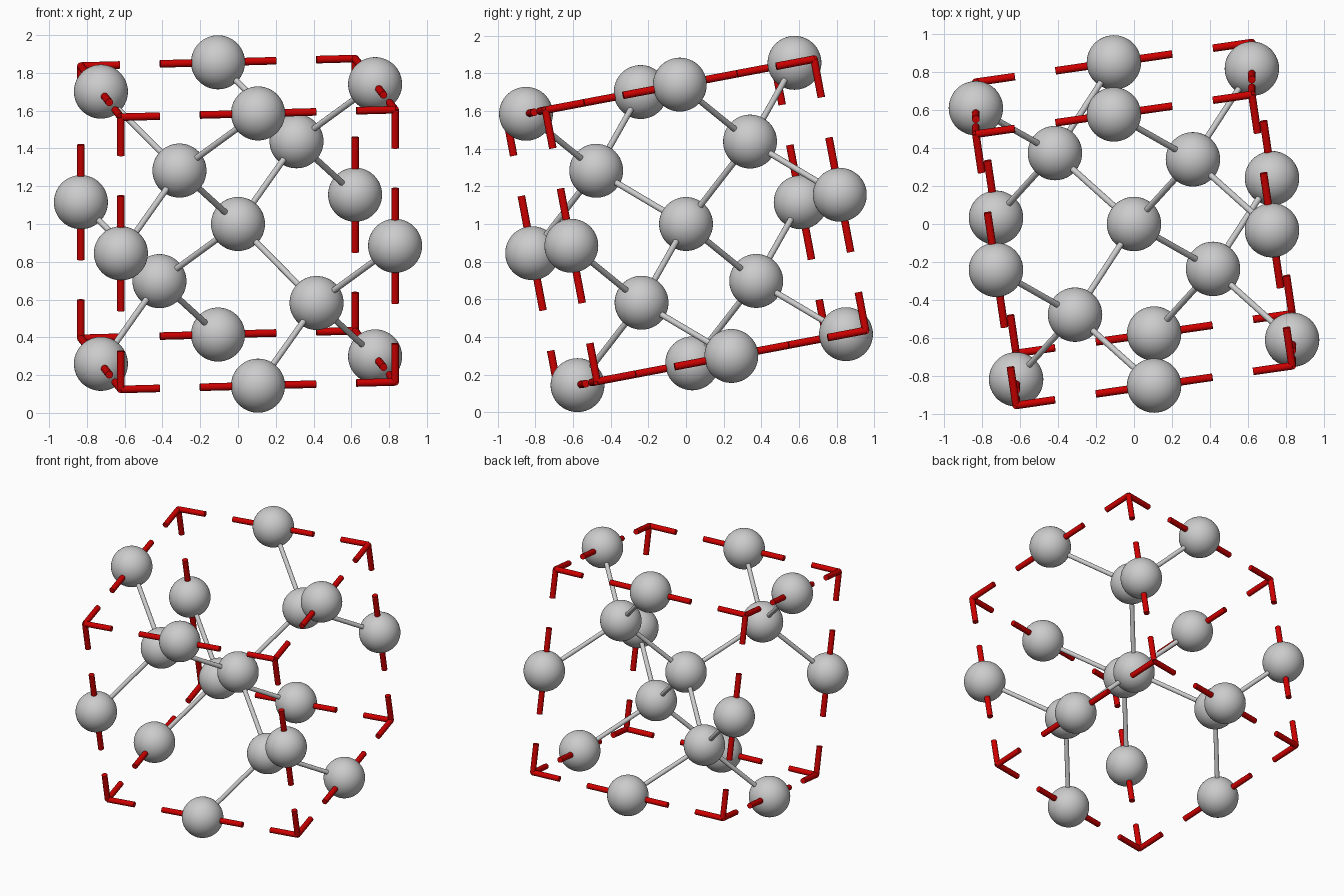
import bpy, math
from itertools import product
from mathutils import Matrix, Vector

if "Cube" in bpy.data.objects:
    bpy.data.objects.remove(bpy.data.objects["Cube"])

L = 1.467             # cell edge length
R_ATOM, R_BOND, R_DASH = 0.143, 0.016, 0.02
CORNER, MID = 0.207, 0.62   # dash lengths at corners and edge middles
ROT = Matrix.Rotation(math.radians(10.75), 3, 'X') @ Matrix.Rotation(math.radians(8.3), 3, 'Z')
CENTRE = Vector((0, 0, 1))

red = bpy.data.materials.new("red")
red.diffuse_color = (0.62, 0.0, 0.0, 1)
red.use_nodes = True
red.node_tree.nodes["Principled BSDF"].inputs["Base Color"].default_value = red.diffuse_color


def place(p):
    """Cell coordinates (-0.5..0.5) to world position."""
    return CENTRE + ROT @ (Vector(p) * L)


def atom(name, p):
    bpy.ops.mesh.primitive_uv_sphere_add(segments=48, ring_count=32, radius=R_ATOM, location=place(p))
    ob = bpy.context.object
    ob.name = name
    bpy.ops.object.shade_smooth_by_angle()


def rod(name, a, b, radius, mat=None):
    d = b - a
    bpy.ops.mesh.primitive_cylinder_add(vertices=20, radius=radius, depth=d.length, location=(a + b) / 2)
    ob = bpy.context.object
    ob.name = name
    ob.rotation_euler = d.to_track_quat('Z', 'Y').to_euler()
    bpy.ops.object.shade_smooth_by_angle()
    if mat:
        ob.data.materials.append(mat)


# Central atom
atom("centre_atom", (0, 0, 0))

# Twelve cell edges: an atom in the middle of each and three red dashes
for axis in range(3):
    for s, t in product((-0.5, 0.5), repeat=2):
        mid = Vector((0, 0, 0))
        mid[(axis + 1) % 3], mid[(axis + 2) % 3] = s, t
        atom("edge_atom", mid)
        along = Vector((0, 0, 0))
        along[axis] = 1
        half, m, c = 0.5, MID / 2 / L, CORNER / L
        for u, v in ((-half, c - half), (-m, m), (half - c, half)):
            rod("cell_dash", place(mid + along * u), place(mid + along * v), R_DASH, red)

# Four inner atoms, each bonded to the centre and three edge atoms
for signs in ((1, 1, 1), (-1, -1, 1), (-1, 1, -1), (1, -1, -1)):
    site = Vector(signs) / 4
    atom("inner_atom", site)
    ends = [Vector((0, 0, 0))]
    for axis in range(3):
        e = site * 2
        e[axis] = 0
        ends.append(e)
    for e in ends:
        rod("bond", place(site), place(e), R_BOND)
